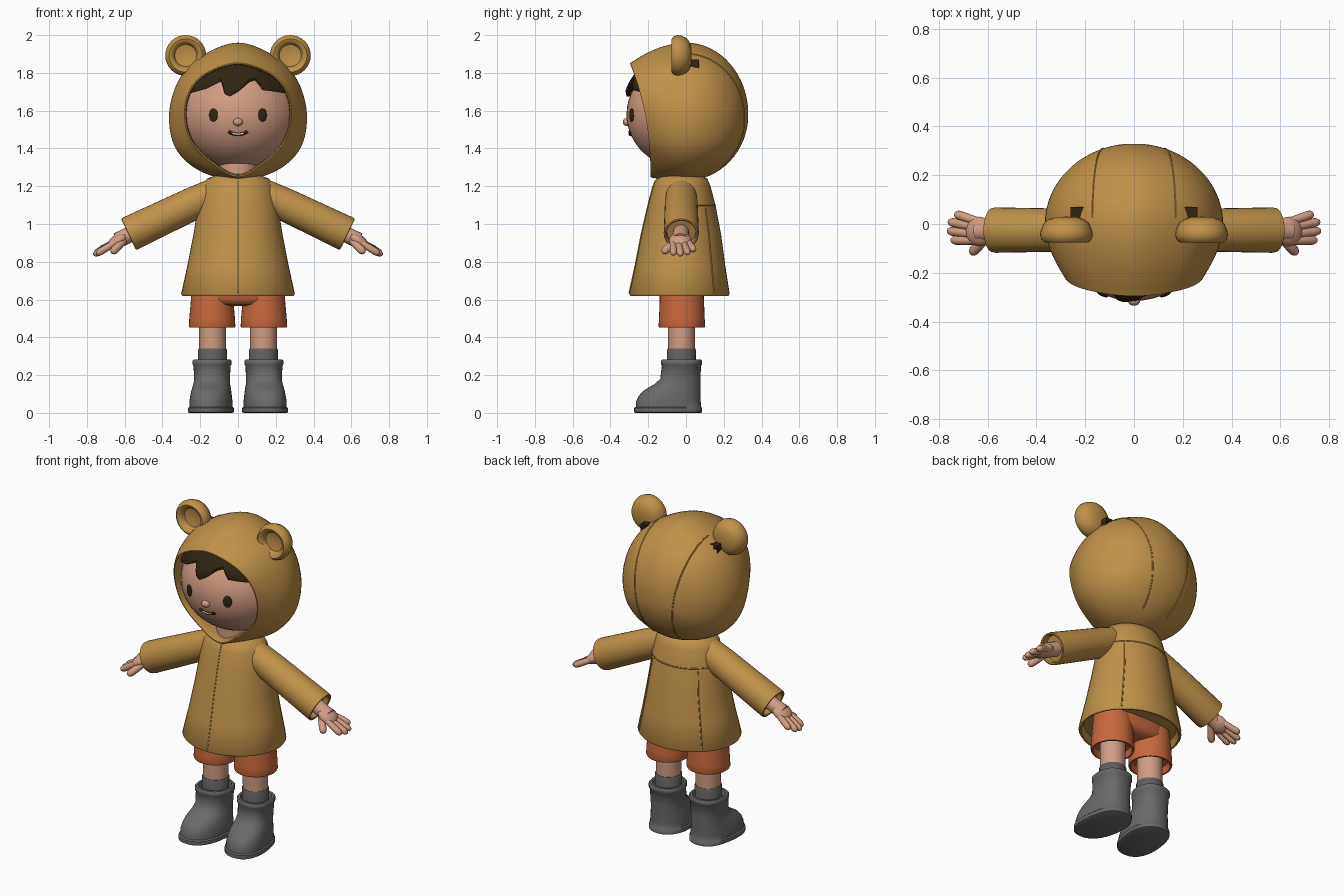
import bpy, bmesh, math
from mathutils import Vector, Matrix

old = bpy.data.objects.get("Cube")
if old:
    bpy.data.objects.remove(old, do_unlink=True)


def material(name, *rgb):
    m = bpy.data.materials.new(name)
    m.use_nodes = True
    m.diffuse_color = (*rgb, 1)
    m.node_tree.nodes["Principled BSDF"].inputs["Base Color"].default_value = (*rgb, 1)
    return m


COAT = material("mustard coat", .52, .285, .065)
SKIN = material("skin", .64, .34, .23)
SHORTS = material("orange shorts", .58, .14, .045)
HAIR = material("dark brown", .03, .018, .006)
SOCK = material("sock grey", .115, .115, .115)
BOOT = material("boot grey", .14, .14, .14)
TEETH = material("teeth", .7, .6, .5)


def finish(name, bm, mat):
    bmesh.ops.recalc_face_normals(bm, faces=bm.faces)
    me = bpy.data.meshes.new(name)
    bm.to_mesh(me)
    bm.free()
    me.materials.append(mat)
    me.shade_smooth()
    me.set_sharp_from_angle(angle=0.8)
    ob = bpy.data.objects.new(name, me)
    bpy.context.collection.objects.link(ob)
    return ob


def loft(name, rings, mat):
    """Skin closed rings of equal length and cap both ends."""
    bm = bmesh.new()
    vs = [[bm.verts.new(p) for p in r] for r in rings]
    n = len(vs[0])
    for a, b in zip(vs, vs[1:]):
        for i in range(n):
            j = (i + 1) % n
            bm.faces.new((a[i], a[j], b[j], b[i]))
    bm.faces.new(vs[0])
    bm.faces.new(vs[-1])
    return finish(name, bm, mat)


def oval(cx, cy, z, rx, ry, n=36, p=2.0):
    ring = []
    for i in range(n):
        c, s = math.cos(math.tau * i / n), math.sin(math.tau * i / n)
        ring.append(Vector((cx + rx * math.copysign(abs(c) ** (2 / p), c),
                            cy + ry * math.copysign(abs(s) ** (2 / p), s), z)))
    return ring


def tube(name, pts, radii, mat, ref=(0, 1, 0), axis=None, n=8):
    pts = [Vector(p) for p in pts]
    rings = []
    for i, p in enumerate(pts):
        d = axis or (pts[min(i + 1, len(pts) - 1)] - pts[max(i - 1, 0)])
        u = d.cross(Vector(ref)).normalized()
        v = d.cross(u).normalized()
        r = radii[i] if isinstance(radii, list) else radii
        rings.append([p + r * (u * math.cos(math.tau * k / n) + v * math.sin(math.tau * k / n))
                      for k in range(n)])
    return loft(name, rings, mat)


def finger(name, a, b, r, mat):
    """Tapered rod with a round tip."""
    a, b = Vector(a), Vector(b)
    steps = [(0, .9), (.5, 1), (.8, 1), (.9, .85), (.97, .55), (1, .15)]
    return tube(name, [a.lerp(b, t) for t, _ in steps], [r * k for _, k in steps], mat, n=12)


def blob(name, loc, scale, mat, rot=None, seg=32):
    bm = bmesh.new()
    m = Matrix.Translation(loc) @ (rot or Matrix()) @ Matrix.Diagonal((*scale, 1))
    bmesh.ops.create_uvsphere(bm, u_segments=seg, v_segments=seg // 2, radius=1, matrix=m)
    return finish(name, bm, mat)


def outline(half, sub=8):
    """Smooth closed symmetric outline from right-half (x, z) points."""
    pts = [Vector(p) for p in half]
    flip = lambda p: Vector((-p.x, p.y))
    ext = [flip(pts[1])] + pts + [flip(pts[-2])]
    out = []
    for i in range(1, len(ext) - 2):
        a, b, c, d = ext[i - 1:i + 3]
        for k in range(sub):
            t = k / sub
            out.append(.5 * (2 * b + (c - a) * t + (2 * a - 5 * b + 4 * c - d) * t * t
                             + (3 * b - a - 3 * c + d) * t ** 3))
    out.append(pts[-1])
    return out + [flip(p) for p in out[-2:0:-1]]


# Hood: round back, sloped opening and a folded lip
full = outline([(0, 1.96), (.2, 1.885), (.315, 1.76), (.365, 1.58), (.33, 1.4), (.2, 1.28), (0, 1.23)])
rim = outline([(0, 1.857), (.16, 1.81), (.255, 1.72), (.288, 1.58), (.25, 1.43), (.13, 1.31), (0, 1.245)])
mid = Vector((0, 1.58))


def rim_y(z):
    return -.18 - .105 * max(0, (z - 1.25) / .6) ** 2.2


rings = []
for i in range(1, 17):
    a = math.pi / 2 * i / 16
    rings.append([(q.x, .33 * math.cos(a), q.y) for q in (mid + (p - mid) * math.sin(a) for p in full)])
for i in range(1, 11):
    t = i / 10
    rings.append([(q.x, rim_y(o.y) * t, q.y)
                  for p, o in zip(full, rim) for q in [o.lerp(p, 1 - t ** 1.9)]])
for k, dy in ((.985, -.008), (.965, -.008), (.95, .002), (.945, .03), (.94, .12)):
    rings.append([(q.x, rim_y(o.y) + dy, q.y) for o in rim for q in [mid + (o - mid) * k]])
hood = loft("hood", rings, COAT)

# Head, neck and face
HX, HY, HZ = .32, .315, .29


def face_y(x, z):
    return -HY * math.sqrt(max(0, 1 - (x / HX) ** 2 - ((z - 1.58) / HZ) ** 2))


blob("head", (0, 0, 1.58), (HX, HY, HZ), SKIN, seg=48)
loft("neck", [oval(0, -.04, z, .1, .1) for z in (1.2, 1.36)], SKIN)
blob("nose", (0, -.313, 1.54), (.026, .022, .021), SKIN, seg=16)
for s, side in ((1, "left"), (-1, "right")):
    blob(side + "_eye", (s * .13, face_y(.13, 1.577), 1.577), (.025, .008, .036), HAIR,
         Matrix.Rotation(s * .42, 4, 'Z'), 24)
smile = [(x * .01, 1.474 + .00065 * x * x) for x in range(-5, 6)]
tube("mouth", [(x, face_y(x, z), z) for x, z in smile], .009, HAIR)
tube("teeth", [(x, face_y(x, z) - .005, z + .001) for x, z in smile[2:-2]], .005, TEETH)

# Hair fringe with pointed locks
locks = [(-.26, 1.69), (-.17, 1.715), (-.09, 1.755), (-.07, 1.69), (-.045, 1.675), (0, 1.70),
         (.06, 1.75), (.09, 1.76), (.13, 1.71), (.2, 1.70), (.26, 1.69)]
cols = []
for (x0, z0), (x1, z1) in zip(locks, locks[1:]):
    for k in range(4):
        cols.append((x0 + (x1 - x0) * k / 4, z0 + (z1 - z0) * k / 4))
rings = []
for x, low in cols + [locks[-1]]:
    front = []
    for k in range(9):
        z = low + (1.87 - low) * k / 8
        y = -.335 * math.sqrt(max(0, 1 - (x / .34) ** 2 - ((z - 1.62) / .3) ** 2))
        front.append(Vector((x, y + (.012 if k == 0 else 0), z)))
    rings.append(front + [p + Vector((0, .07, 0)) for p in reversed(front)])
loft("hair_fringe", rings, HAIR)

# Coat body: flared, with a folded hem
shape = [(.66, .27, .235, -.035), (.622, .285, .25, -.035), (.62, .295, .26, -.035),
         (.63, .301, .266, -.035), (.78, .268, .238, -.03), (.95, .235, .21, -.025),
         (1.1, .212, .178, -.022), (1.2, .19, .152, -.022), (1.24, .165, .135, -.022),
         (1.26, .11, .1, -.022)]
coat = loft("coat_body", [oval(0, cy, z, rx, ry, 48) for z, rx, ry, cy in shape], COAT)


def seam(name, target, pts, ref):
    hits = [target.closest_point_on_mesh(Vector(p))[1] for p in pts]
    tube(name, hits, .004, COAT, ref, n=6)


def coat_point(angle, z):
    for (z0, a0, b0, c0), (z1, a1, b1, c1) in zip(shape[3:], shape[4:]):
        if z0 <= z <= z1:
            t = (z - z0) / (z1 - z0)
            return ((a0 + (a1 - a0) * t) * math.cos(angle),
                    c0 + (c1 - c0) * t + (b0 + (b1 - b0) * t) * math.sin(angle), z)


# Stitched seams
heights = [.635 + .05 * i for i in range(10)]
seam("front_seam", coat, [coat_point(-math.pi / 2, z) for z in heights + [1.14, 1.19, 1.23]], (1, 0, 0))
seam("yoke_seam", coat, [coat_point(math.radians(a), 1.1) for a in range(25, 156, 10)], (0, 0, 1))
for s, side in ((1, "left"), (-1, "right")):
    seam(side + "_coat_seam", coat, [coat_point(math.pi / 2 - s * .8, z) for z in heights], (1, 0, 0))
    arc = [math.radians(a) for a in range(-55, 86, 7)]
    seam(side + "_hood_seam", hood,
         [(s * (.14 + .06 * math.sin(a)), .34 * math.cos(a), 1.58 + .37 * math.sin(a)) for a in arc], (1, 0, 0))

ear = [(.004, .03), (.04, .029), (.07, .02), (.092, .004), (.105, -.025), (.108, -.045), (.102, -.064),
       (.088, -.076), (.074, -.072), (.063, -.058), (.058, -.04), (.03, -.034), (.004, -.033)]
boot = [(0, .112, -.268, .078), (.004, .119, -.275, .085), (.026, .119, -.275, .085),
        (.032, .112, -.266, .08), (.06, .112, -.264, .078), (.09, .108, -.25, .077),
        (.115, .104, -.228, .077), (.135, .1, -.197, .077), (.152, .096, -.167, .077),
        (.18, .094, -.136, .077), (.25, .098, -.128, .079), (.256, .103, -.132, .085),
        (.276, .103, -.132, .085), (.282, .098, -.127, .08), (.282, .085, -.112, .065),
        (.25, .08, -.105, .06)]

for s, side in ((1, "left"), (-1, "right")):
    # Round hood ears with a dished front
    loft(side + "_ear", [[(s * .277 + r * math.cos(math.tau * k / 32), y, 1.892 + r * math.sin(math.tau * k / 32))
                          for k in range(32)] for r, y in ear], COAT)

    # Sleeve with an open cuff
    a, b = Vector((s * .12, -.025, 1.165)), Vector((s * .58, -.025, .945))
    steps = [(0, .08), (.25, .087), (.6, .09), (.97, .093), (.995, .091), (1, .085), (.99, .078), (.93, .075)]
    tube(side + "_sleeve", [a.lerp(b, t) for t, _ in steps], [r for _, r in steps], COAT, axis=b - a, n=32)

    # Hand
    tube(side + "_wrist", [(s * .52, -.025, .97), (s * .64, -.03, .912)], .042, SKIN, n=20)
    blob(side + "_palm", (s * .635, -.03, .912), (.062, .06, .034), SKIN, Matrix.Rotation(s * .57, 4, 'Y'), 24)
    for i, (y0, y1, x, z) in enumerate([(.012, .042, .735, .86), (-.014, .01, .762, .842),
                                        (-.042, -.028, .765, .835), (-.068, -.066, .75, .84)]):
        finger(f"{side}_finger_{i + 1}", (s * .645, y0, .905), (s * x, y1, z), .019, SKIN)
    finger(side + "_thumb", (s * .605, -.055, .91), (s * .668, -.122, .848), .021, SKIN)

    # Shorts leg, bare leg, sock and boot
    cuff = [(.66, .11, .11), (.6, .112, .117), (.5, .121, .121), (.46, .123, .123),
            (.452, .12, .12), (.452, .11, .11), (.49, .1, .1)]
    loft(side + "_shorts_leg", [oval(s * .137, -.022, z, rx, ry) for z, rx, ry in cuff], SHORTS)
    loft(side + "_leg", [oval(s * .135, -.024, z, r, r) for z, r in ((.3, .07), (.6, .073))], SKIN)
    loft(side + "_sock", [oval(s * .135, -.024, z, r, r)
                          for z, r in ((.2, .075), (.335, .076), (.34, .073))], SOCK)
    rows = []
    for z, w, y0, y1 in boot:
        row = oval(s * .137, (y0 + y1) / 2, z, w, (y1 - y0) / 2, 40, 2.3)
        for p in row:
            p.x += s * max(0, -.03 - p.y) * .1
        rows.append(row)
    loft(side + "_boot", rows, BOOT)

# Shorts hips joining the two legs
loft("shorts_hips", [oval(0, -.022, z, rx, ry, 36, 2.6) for z, rx, ry in
                     ((.565, .1, .06), (.575, .17, .1), (.6, .235, .117), (.68, .235, .117))], SHORTS)
